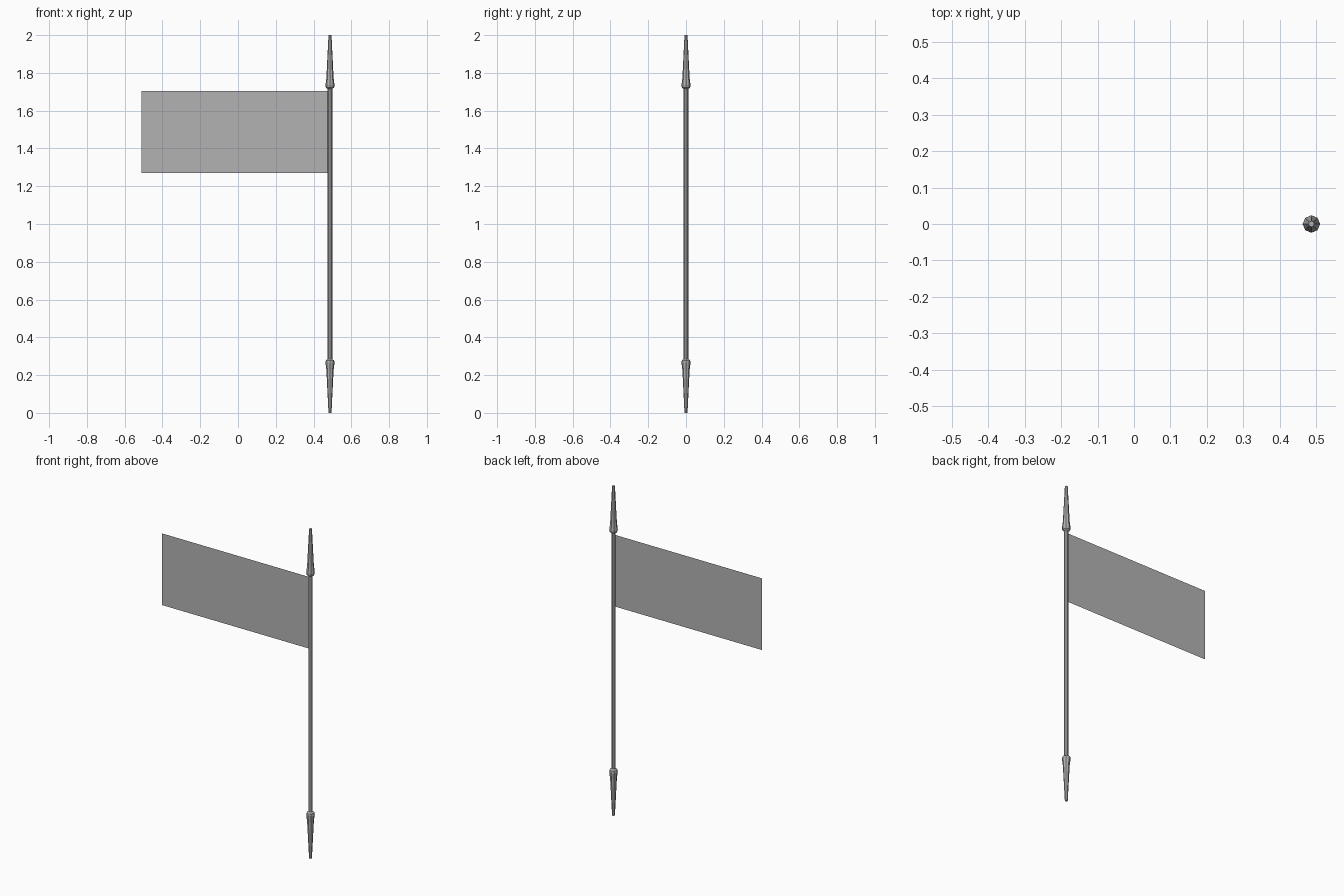
import bpy, bmesh, math

if "Cube" in bpy.data.objects:
    bpy.data.objects.remove(bpy.data.objects["Cube"])

POLE_X = 0.487
SIDES = 8


def material(name, value):
    m = bpy.data.materials.new(name)
    m.diffuse_color = (value, value, value, 1)
    m.use_nodes = True
    m.node_tree.nodes["Principled BSDF"].inputs["Base Color"].default_value = m.diffuse_color
    return m


def finish(name, bm, mat):
    mesh = bpy.data.meshes.new(name)
    bm.to_mesh(mesh)
    bm.free()
    mesh.materials.append(mat)
    ob = bpy.data.objects.new(name, mesh)
    bpy.context.collection.objects.link(ob)
    return ob


def turned(name, profile, mat):
    """Eight-sided turned part from (radius, z) pairs, closed at both ends."""
    bm = bmesh.new()
    rings = [[bm.verts.new((POLE_X + r * math.cos(2 * math.pi * i / SIDES),
                            r * math.sin(2 * math.pi * i / SIDES), z))
              for i in range(SIDES)] for r, z in profile]
    for a, b in zip(rings, rings[1:]):
        for i in range(SIDES):
            j = (i + 1) % SIDES
            bm.faces.new((a[i], a[j], b[j], b[i]))
    bm.faces.new(rings[0])
    bm.faces.new(rings[-1])
    bmesh.ops.recalc_face_normals(bm, faces=bm.faces)
    return finish(name, bm, mat)


grey = material("grey", 0.45)

# Pole shaft
turned("pole", [(0.012, 0.26), (0.012, 1.74)], grey)

# Tapered end caps, mirrored about mid height
cap = [(0.012, 1.715), (0.022, 1.722), (0.024, 1.735), (0.019, 1.775), (0.008, 2.0)]
turned("top_cap", cap, grey)
turned("bottom_cap", [(r, 2 - z) for r, z in cap], grey)

# Flat flag sheet
bm = bmesh.new()
bm.faces.new([bm.verts.new((x, 0, z)) for x, z in
              ((-0.511, 1.27), (0.477, 1.27), (0.477, 1.705), (-0.511, 1.705))])
finish("flag", bm, grey)
